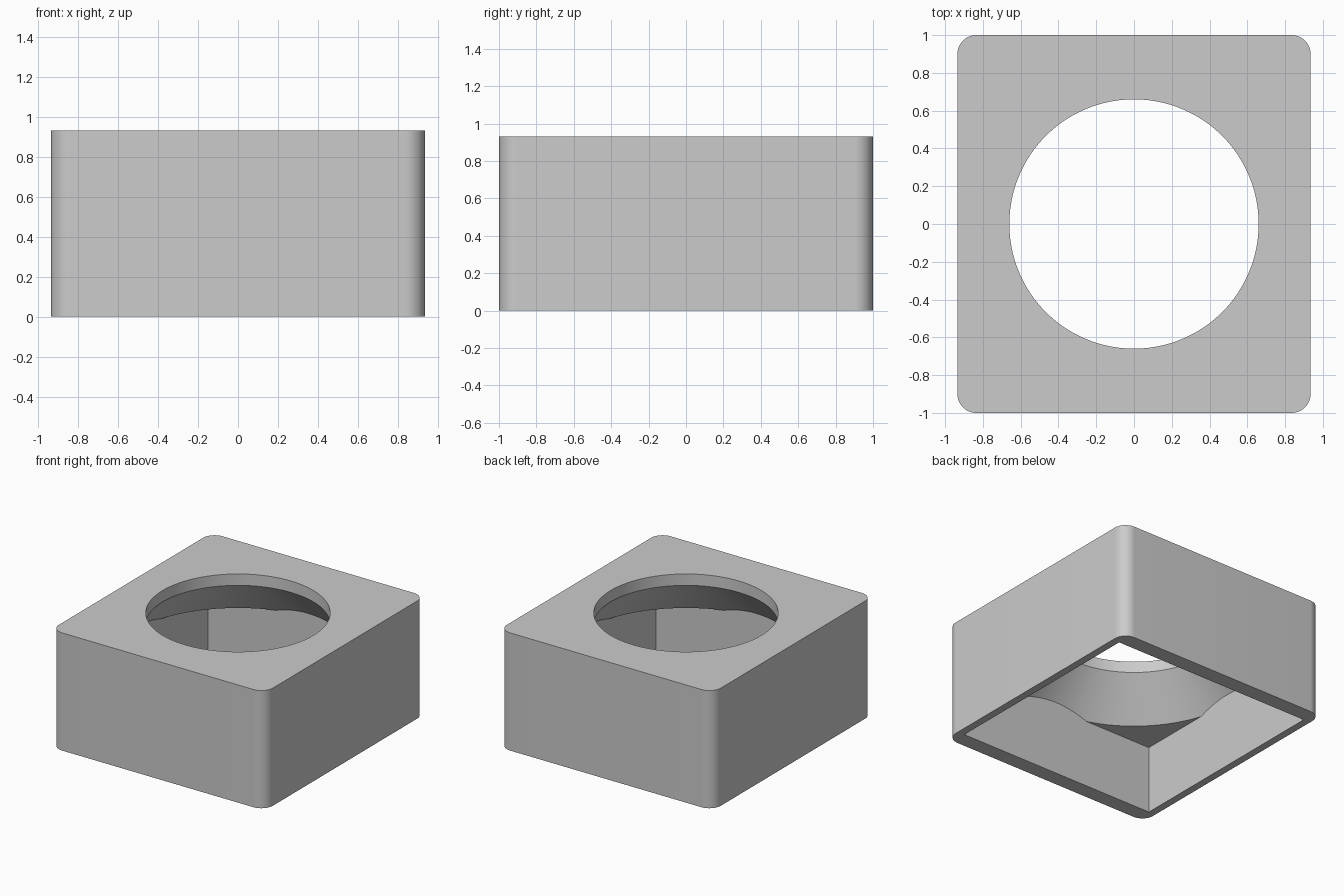
import bpy
import bmesh
from math import cos, sin, tau

if "Cube" in bpy.data.objects:
    bpy.data.objects.remove(bpy.data.objects["Cube"], do_unlink=True)

grey = bpy.data.materials.new("plain grey")
grey.use_nodes = True
colour = (0.6, 0.6, 0.6, 1)
grey.diffuse_color = colour
grey.node_tree.nodes["Principled BSDF"].inputs["Base Color"].default_value = colour


def make_object(name, bm):
    bmesh.ops.recalc_face_normals(bm, faces=bm.faces)
    mesh = bpy.data.meshes.new(name)
    bm.to_mesh(mesh)
    bm.free()
    mesh.materials.append(grey)
    obj = bpy.data.objects.new(name, mesh)
    bpy.context.collection.objects.link(obj)
    return obj


def box(name, width, depth, bottom, top, radius=0):
    bm = bmesh.new()
    bmesh.ops.create_cube(bm, size=1)
    for v in bm.verts:
        v.co.x *= width
        v.co.y *= depth
        v.co.z = top if v.co.z > 0 else bottom
    if radius:
        upright = [e for e in bm.edges
                   if abs(e.verts[0].co.z - e.verts[1].co.z) > 0.1]
        bmesh.ops.bevel(bm, geom=upright, offset=radius, segments=16,
                        profile=0.5, affect='EDGES')
    return make_object(name, bm)


def turned(name, profile, sides=128):
    bm = bmesh.new()
    rings = [[bm.verts.new((r * cos(tau * i / sides), r * sin(tau * i / sides), z))
              for i in range(sides)] for r, z in profile]
    for low, high in zip(rings, rings[1:]):
        for i in range(sides):
            j = (i + 1) % sides
            bm.faces.new((low[i], low[j], high[j], high[i]))
    bm.faces.new(rings[0])
    bm.faces.new(rings[-1])
    return make_object(name, bm)


def combine(target, tool, operation):
    mod = target.modifiers.new(operation.lower(), 'BOOLEAN')
    mod.operation = operation
    mod.solver = 'EXACT'
    mod.object = tool
    bpy.context.view_layer.objects.active = target
    bpy.ops.object.modifier_apply(modifier=mod.name)
    bpy.data.objects.remove(tool, do_unlink=True)


# Outer block with rounded upright corners
housing = box("housing", 1.87, 2.0, 0, 0.93, radius=0.1)

# Cavity: square pocket, tapering through a cone to the round opening
cavity = box("cavity_cutter", 1.75, 1.75, -0.1, 1.1)
funnel = turned("funnel_cutter", [(1.5, -0.2), (1.5, 0.54), (0.92, 0.54),
                                  (0.66, 0.84), (0.66, 1.2)])
combine(cavity, funnel, 'INTERSECT')
combine(housing, cavity, 'DIFFERENCE')

# Smooth curves, sharp edges
bpy.ops.object.select_all(action='DESELECT')
housing.select_set(True)
bpy.context.view_layer.objects.active = housing
bpy.ops.object.shade_smooth_by_angle()
